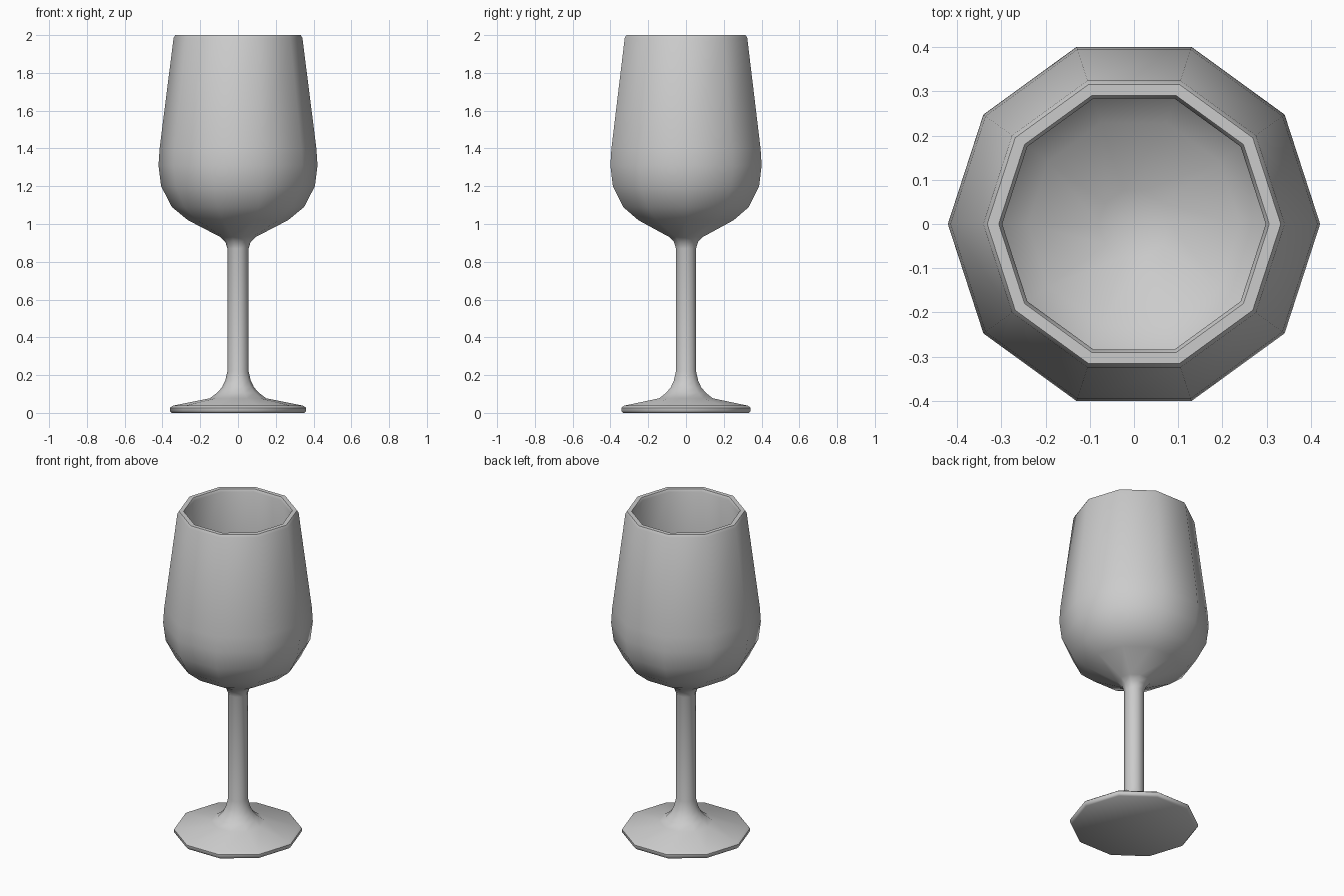
import bpy, bmesh
from math import cos, sin, pi, radians

if "Cube" in bpy.data.objects:
    bpy.data.objects.remove(bpy.data.objects["Cube"])

SIDES = 10


def lathe(name, profile):
    """Revolve an (r, z) profile that starts and ends on the axis."""
    bm = bmesh.new()
    rings = []
    for r, z in profile:
        if r == 0:
            rings.append([bm.verts.new((0, 0, z))] * SIDES)
        else:
            rings.append([bm.verts.new((r * cos(2 * pi * i / SIDES),
                                        r * sin(2 * pi * i / SIDES), z))
                          for i in range(SIDES)])
    for low, high in zip(rings, rings[1:]):
        for i in range(SIDES):
            j = (i + 1) % SIDES
            corners = [low[i], low[j], high[j], high[i]]
            bm.faces.new(list(dict.fromkeys(corners)))
    bmesh.ops.recalc_face_normals(bm, faces=bm.faces)
    mesh = bpy.data.meshes.new(name)
    bm.to_mesh(mesh)
    bm.free()
    obj = bpy.data.objects.new(name, mesh)
    bpy.context.collection.objects.link(obj)
    bpy.ops.object.select_all(action='DESELECT')
    obj.select_set(True)
    bpy.context.view_layer.objects.active = obj
    bpy.ops.object.shade_smooth_by_angle(angle=radians(50))
    return obj


# Foot and stem
foot = [(0, 0), (0.35, 0), (0.36, 0.01), (0.36, 0.027), (0.345, 0.038),
        (0.15, 0.077), (0.112, 0.105), (0.085, 0.135), (0.068, 0.17), (0.056, 0.22)]
# Outside of the bowl
outside = [(0.056, 0.87), (0.067, 0.905), (0.095, 0.932), (0.265, 1.02),
           (0.35, 1.09), (0.407, 1.2), (0.421, 1.31), (0.415, 1.4)]
# Rounded rim
rim = [(0.341, 1.985), (0.332, 2.0), (0.306, 2.0), (0.298, 1.985)]
# Inside of the bowl
inside = [(0.372, 1.4), (0.379, 1.31), (0.366, 1.21), (0.318, 1.118),
          (0.24, 1.055), (0.08, 0.975), (0, 0.965)]

lathe("wine_glass", foot + outside + rim + inside)
